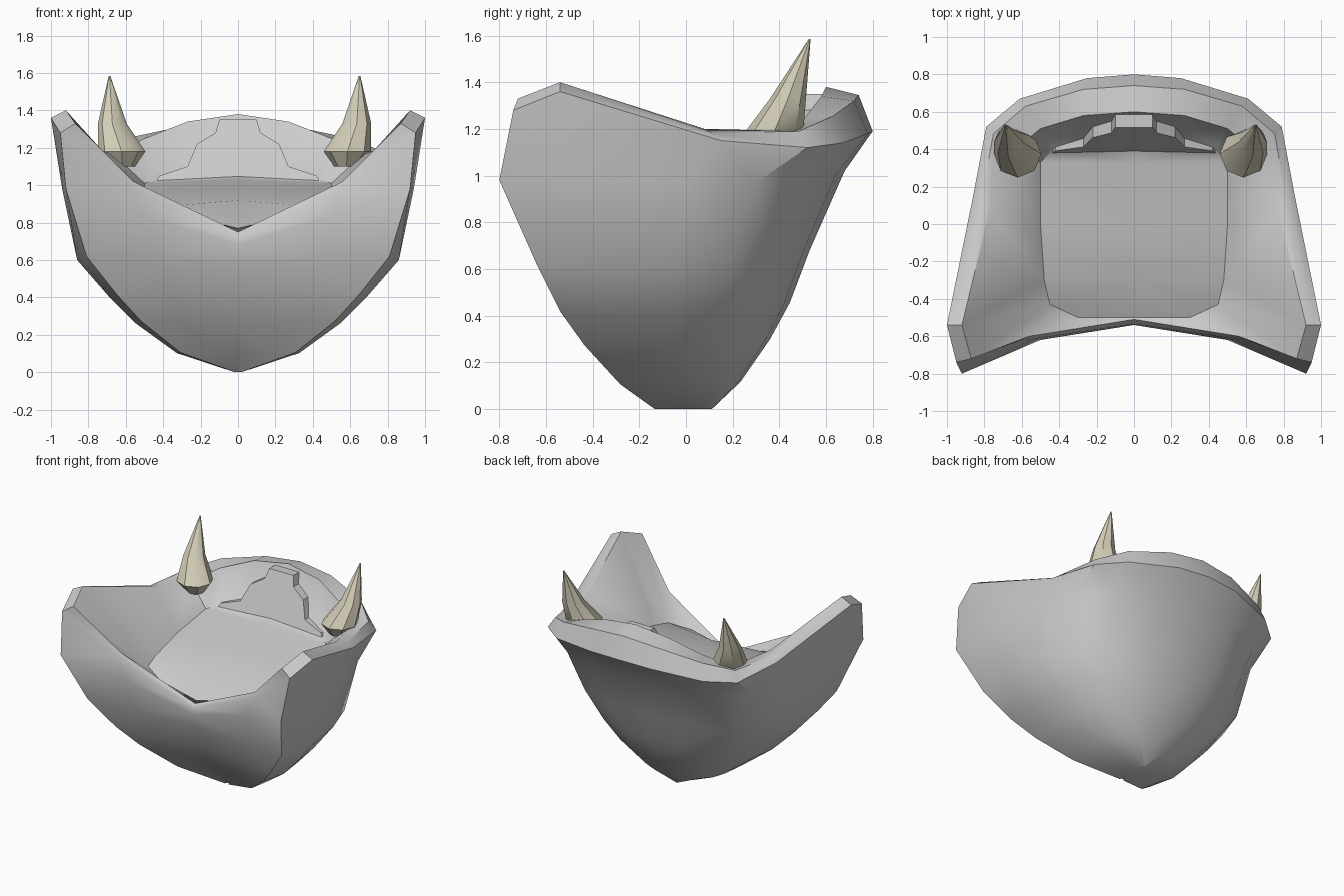
import bpy, bmesh, math
from mathutils import Vector

if "Cube" in bpy.data.objects:
    bpy.data.objects.remove(bpy.data.objects["Cube"])

# Half outlines of the jaw (x >= 0), from back centre round the cheek to front centre
BROAD = [(0, .53, .68), (.3, .5, .67), (.58, .38, .65), (.75, .2, .63), (.83, -.05, .62),
         (.86, -.35, .6), (.81, -.64, .62), (.45, -.58, .6), (0, -.5, .58)]
UPPER = [(0, .68, 1.02), (.32, .64, 1.0), (.62, .53, .98), (.79, .3, .97), (.87, 0, .97),
         (.94, -.4, .98), (.92, -.8, .98), (.5, -.62, .84), (0, -.54, .68)]
RIM = [(0, .8, 1.19), (.25, .78, 1.18), (.61, .67, 1.14), (.79, .52, 1.12), (.86, .15, 1.15),
       (1.0, -.54, 1.36), (.95, -.74, 1.28), (.58, -.62, 1.0), (0, -.535, .73)]
CREST = [(0, .6, 1.38), (.27, .58, 1.34), (.5, .51, 1.25), (.66, .38, 1.16), (.77, .08, 1.2),
         (.92, -.54, 1.4), (.87, -.72, 1.33), (.56, -.6, 1.02), (0, -.51, .75)]
FLOOR = [(0, .46, 1.08), (.25, .44, 1.06), (.43, .4, 1.03), (.5, .33, 1.01), (.5, 0, .96),
         (.48, -.3, .9), (.45, -.43, .88), (.3, -.5, .84), (0, -.5, .77)]


def finish(name, bm, angle=40, mat=None):
    bmesh.ops.recalc_face_normals(bm, faces=bm.faces)
    me = bpy.data.meshes.new(name)
    bm.to_mesh(me)
    bm.free()
    ob = bpy.data.objects.new(name, me)
    bpy.context.collection.objects.link(ob)
    if mat:
        me.materials.append(mat)
    bpy.ops.object.select_all(action='DESELECT')
    ob.select_set(True)
    bpy.context.view_layer.objects.active = ob
    bpy.ops.object.shade_smooth_by_angle(angle=math.radians(angle))
    return ob


def loft(bm, rings, closed):
    rows = [[bm.verts.new(p) for p in r] for r in rings]
    n = len(rows[0])
    for a, b in zip(rows, rows[1:]):
        for i in range(n if closed else n - 1):
            j = (i + 1) % n
            bm.faces.new((a[i], a[j], b[j], b[i]))
    return rows


# Jaw: chin rings shrink from the broadest outline, then rise to the rim and dip inside
chin = [[(x * fx, y * fy, z * g) for x, y, z in BROAD]
        for fx, fy, g in ((.02, .21, 0), (.38, .44, .17), (.64, .68, .44), (.8, .84, .67))]
bulge = []
for r, c in zip(RIM, CREST):
    w = max(0, min(1, (r[1] - .1) / .5))
    bulge.append((Vector(r) + Vector(c)) / 2 + Vector((r[0] * .04, .04, .06)) * w)
bm = bmesh.new()
rows = loft(bm, chin + [BROAD, UPPER, RIM, bulge, CREST, FLOOR], False)
bm.faces.new(rows[0])
# Mouth floor, slightly crowned along the middle
f = rows[-1]
mid = [f[0]] + [bm.verts.new((0, v.co.y, v.co.z + .02)) for v in f[1:6]] + [f[8]]
bm.faces.new((f[0], f[1], mid[1]))
for i in range(1, 5):
    bm.faces.new((f[i], f[i + 1], mid[i + 1], mid[i]))
bm.faces.new((f[5], f[6], f[7], f[8], mid[5]))
jaw = finish("lower_jaw", bm)
m = jaw.modifiers.new("mirror", 'MIRROR')
m.use_clip = True

# Stepped gum leaning against the inside of the back rim
half = [(.45, 1.0), (.42, 1.05), (.27, 1.1), (.22, 1.22), (.12, 1.28), (.1, 1.35)]
outline = half + [(-x, z) for x, z in reversed(half)]
bm = bmesh.new()
rows = loft(bm, [[(x, .37 + (z - 1.0) * .42 + d, z) for x, z in outline] for d in (0, .07)], True)
for r in rows:
    bm.faces.new(r)
finish("stepped_gum", bm, 30)

# Tusks
ivory = bpy.data.materials.new("ivory")
ivory.diffuse_color = (.66, .62, .48, 1)
ivory.use_nodes = True
ivory.node_tree.nodes["Principled BSDF"].inputs["Base Color"].default_value = ivory.diffuse_color
TUSK = [(.58, .37, 1.1, .065), (.585, .375, 1.18, .127), (.635, .437, 1.33, .077), (.65, .53, 1.585, .004)]
for name, side, shift in (("right_tusk", 1, 0), ("left_tusk", -1, -.037)):
    bm = bmesh.new()
    rings = [[(side * (cx + r * math.cos(a * math.pi / 4)) + shift,
               cy + r * math.sin(a * math.pi / 4), z) for a in range(8)] for cx, cy, z, r in TUSK]
    rows = loft(bm, rings, True)
    bm.faces.new(rows[0])
    bm.faces.new(rows[-1])
    finish(name, bm, 35, ivory)
